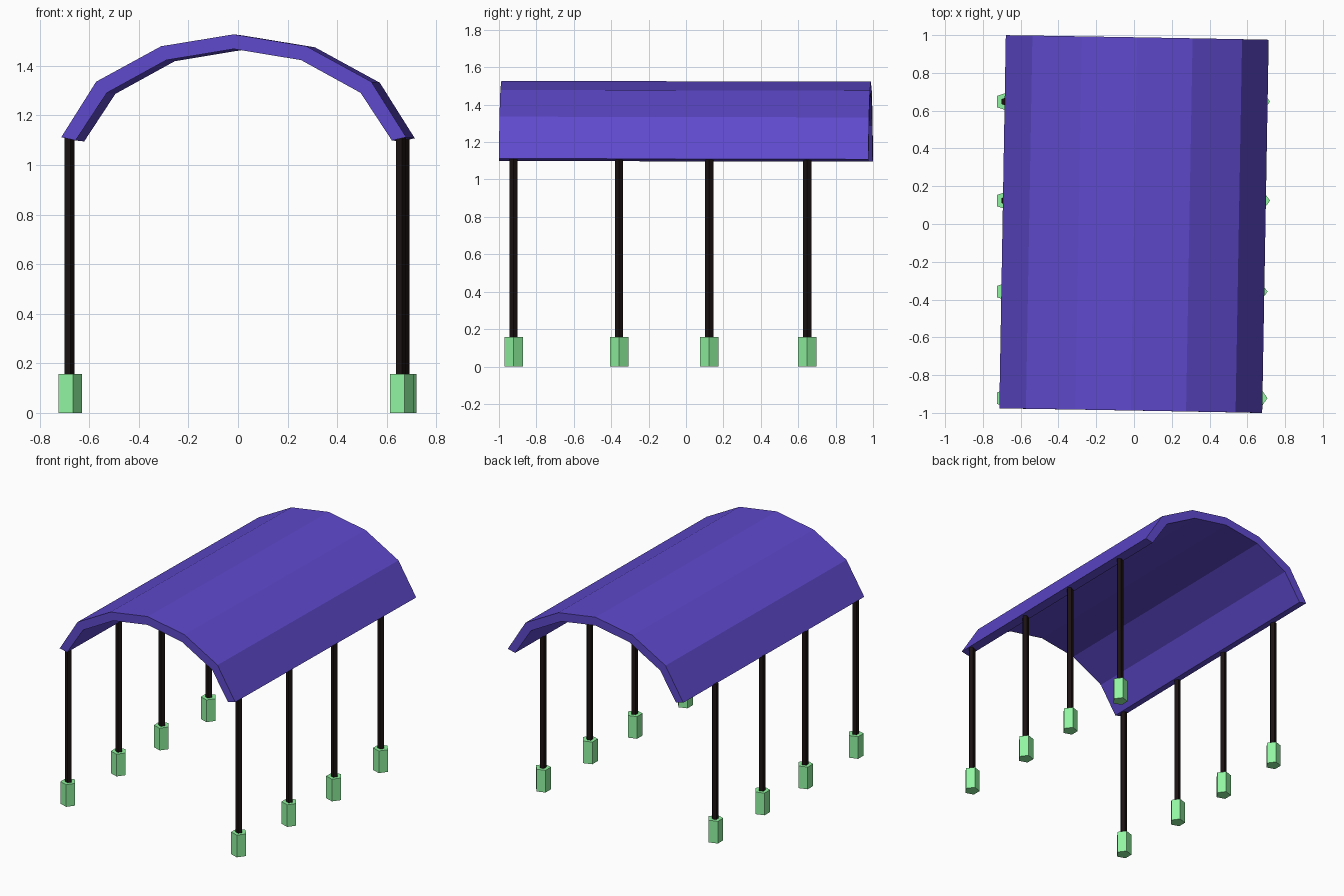
import bpy, bmesh
from math import radians, cos, sin, tau

if "Cube" in bpy.data.objects:
    bpy.data.objects.remove(bpy.data.objects["Cube"])


def material(name, rgb):
    m = bpy.data.materials.new(name)
    m.diffuse_color = (*rgb, 1)
    m.use_nodes = True
    m.node_tree.nodes["Principled BSDF"].inputs["Base Color"].default_value = m.diffuse_color
    return m


def extrude_profile(name, points, offset, mat):
    """Flat-shaded solid made by sweeping a closed 3D outline along offset."""
    bm = bmesh.new()
    face = bm.faces.new([bm.verts.new(p) for p in points])
    swept = bmesh.ops.extrude_face_region(bm, geom=[face], use_keep_orig=True)
    bmesh.ops.translate(bm, vec=offset,
                        verts=[g for g in swept["geom"] if isinstance(g, bmesh.types.BMVert)])
    bmesh.ops.recalc_face_normals(bm, faces=bm.faces)
    mesh = bpy.data.meshes.new(name)
    bm.to_mesh(mesh)
    bm.free()
    mesh.materials.append(mat)
    obj = bpy.data.objects.new(name, mesh)
    bpy.context.collection.objects.link(obj)
    return obj


def pentagon_prism(name, x, y, z0, z1, r, mat):
    ring = [(x + r * cos(tau * i / 5), y + r * sin(tau * i / 5), z0) for i in range(5)]
    return extrude_profile(name, ring, (0, 0, z1 - z0), mat)


purple = material("purple", (0.112, 0.067, 0.604))
black = material("black", (0.011, 0.006, 0.006))
green = material("green", (0.28, 0.90, 0.35))

# Arched roof: half profiles mirrored to six segments, turned slightly askew
outer = [(0.696, 1.11), (0.555, 1.334), (0.293, 1.477), (0, 1.525)]
inner = [(0.638, 1.097), (0.512, 1.289), (0.272, 1.421), (0, 1.466)]


def arch(half):
    return half + [(-x, z) for x, z in half[-2::-1]]


outline = arch(outer) + arch(inner)[::-1]
pivot = 1.3
roof = extrude_profile("roof", [(x, -0.988, z - pivot) for x, z in outline],
                       (0, 1.976, 0), purple)
roof.location.z = pivot
roof.rotation_euler = (radians(-0.12), 0, radians(-1))

# Two rows of posts standing in pentagonal footings
for i, (y, right_x) in enumerate([(-0.922, 0.655), (-0.358, 0.655),
                                  (0.124, 0.668), (0.648, 0.668)], 1):
    for side, x in (("left", -0.682), ("right", right_x)):
        pentagon_prism(f"{side}_footing_{i}", x, y, 0, 0.157, 0.052, green)
        pentagon_prism(f"{side}_post_{i}", x, y, 0.15, 1.112, 0.023, black)
